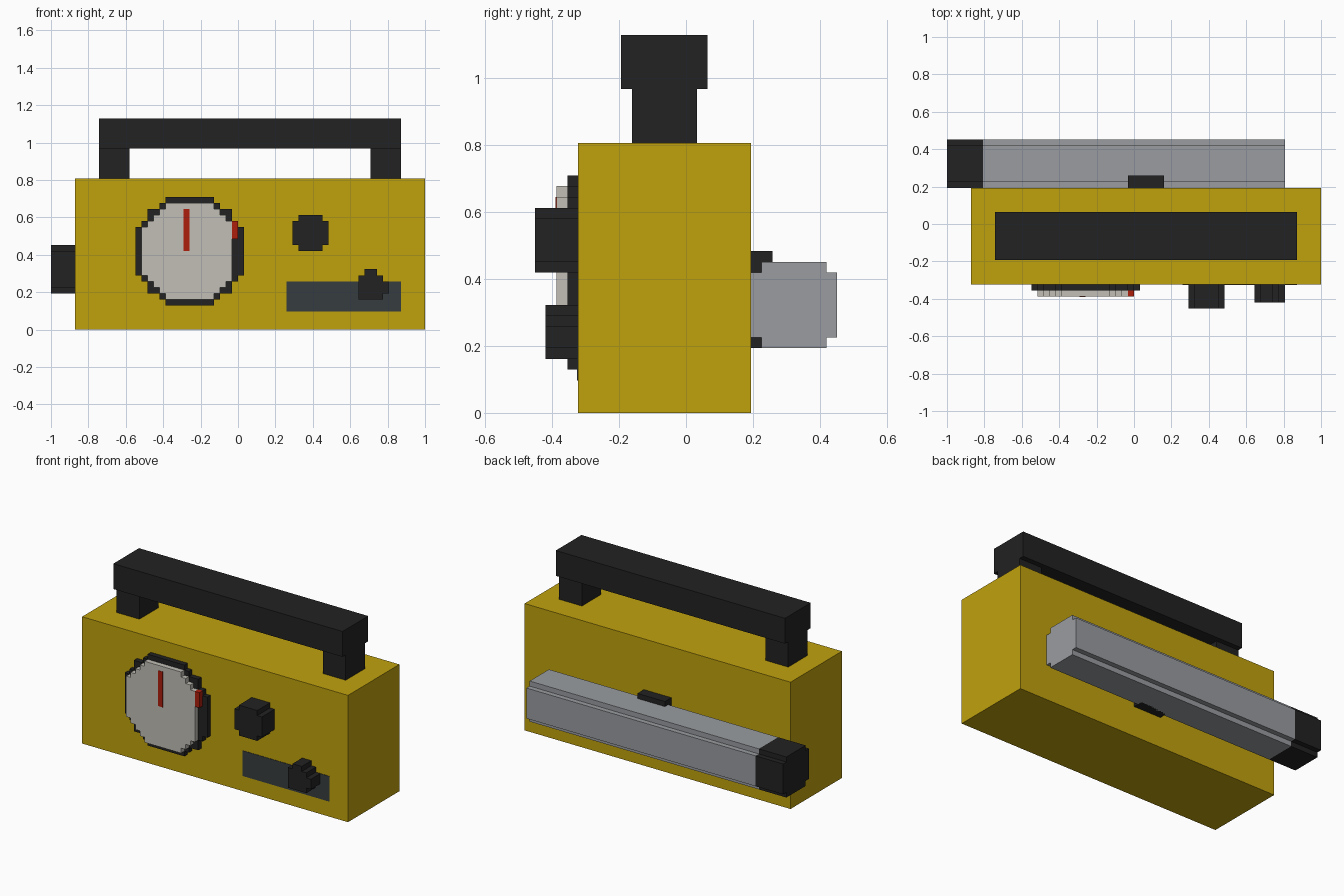
import bpy, bmesh

if "Cube" in bpy.data.objects:
    bpy.data.objects.remove(bpy.data.objects["Cube"])

U = 2 / 62  # size of one block; parts are laid out on a block grid


def material(name, rgb):
    m = bpy.data.materials.new(name)
    m.diffuse_color = (*rgb, 1)
    m.use_nodes = True
    m.node_tree.nodes["Principled BSDF"].inputs["Base Color"].default_value = m.diffuse_color
    return m


YELLOW = material("yellow_paint", (0.53, 0.36, 0.004))
BLACK = material("black_plastic", (0.016, 0.016, 0.016))
GREY = material("grey_metal", (0.32, 0.335, 0.355))
PALE = material("dial_white", (0.54, 0.52, 0.47))
RED = material("red_paint", (0.42, 0.013, 0.004))
SLATE = material("dark_slate", (0.037, 0.046, 0.050))


def place(i, j, k):
    """Grid position to model position."""
    return (i * U - 1, (j - 14) * U, k * U)


def prism(name, mat, rows, bottom, lo, hi, axis):
    """Extrude a stepped outline, given as (left, right) per row from the bottom up.
    axis 'y': outline in x/z; axis 'x': outline in y/z."""
    right, left = [], []
    for n, (a, b) in enumerate(rows):
        for z in (bottom + n, bottom + n + 1):
            right.append((b, z))
            left.append((a, z))
    outline = []
    for p in right + left[::-1]:
        if outline and outline[-1] == p:
            continue
        # drop points in the middle of a straight vertical run
        if len(outline) > 1 and outline[-1][0] == outline[-2][0] == p[0]:
            outline.pop()
        outline.append(p)
    bm = bmesh.new()
    at = (lambda p, d: place(p[0], d, p[1])) if axis == 'y' else (lambda p, d: place(d, p[0], p[1]))
    ends = [[bm.verts.new(at(p, d)) for p in outline] for d in (lo, hi)]
    n = len(outline)
    for ring in ends:
        bm.faces.new(ring)
    for s in range(n):
        t = (s + 1) % n
        bm.faces.new((ends[0][s], ends[0][t], ends[1][t], ends[1][s]))
    bmesh.ops.recalc_face_normals(bm, faces=bm.faces)
    mesh = bpy.data.meshes.new(name)
    bm.to_mesh(mesh)
    bm.free()
    mesh.materials.append(mat)
    ob = bpy.data.objects.new(name, mesh)
    bpy.context.collection.objects.link(ob)
    return ob


def box(name, mat, i, j, k):
    """Box from three grid ranges."""
    ob = prism(name, mat, [i], 0, j[0], j[1], 'y')
    for v in ob.data.vertices:
        v.co.z = (k[1] if v.co.z > U / 2 else k[0]) * U
    return ob


def disc_rows(start, size, r2):
    """Rows of a stepped disc with squared radius r2."""
    c = size / 2
    rows = []
    for n in range(size):
        cells = [m for m in range(size) if (m + .5 - c) ** 2 + (n + .5 - c) ** 2 <= r2]
        rows.append((start + cells[0], start + cells[-1] + 1))
    return rows


# Case
box("case", YELLOW, (4, 62), (4, 20), (0, 25))

# Carrying handle
box("handle_grip", BLACK, (8, 58), (8, 16), (30, 35))
for side, i in (("left", 8), ("right", 53)):
    box("handle_post_" + side, BLACK, (i, i + 5), (9, 15), (25, 30))

# Dial with flat needle and red limit mark
prism("dial_bezel", BLACK, disc_rows(14, 18, 85), 4, 3, 4, 'y')
face = [(a, min(b, 30)) for a, b in disc_rows(15, 16, 69)]
prism("dial_face", PALE, face, 5, 2, 3, 'y')
box("dial_needle", RED, (22, 23), (1.92, 2), (13, 20))
box("dial_limit_mark", RED, (30, 31), (2, 3), (15, 18))

# Round knob
prism("knob", BLACK, [(41, 45)] + [(40, 46)] * 4 + [(41, 45)], 13, 0, 4, 'y')

# Selector switch on its flush plate
box("switch_plate", SLATE, (39, 58), (3.92, 4), (3, 8))
prism("switch_knob", BLACK, [(51, 55), (51, 56), (51, 56), (51, 55), (52, 54)], 5, 1, 4, 'y')

# Probe tube with end cap and bracket on the back
prism("probe_tube", GREY, disc_rows(20, 8, 19), 6, 6, 56, 'x')
prism("probe_cap", BLACK, [(21, 27)] + [(20, 28)] * 6 + [(21, 27)], 6, 0, 6, 'x')
box("probe_bracket", BLACK, (30, 36), (20, 22), (6, 15))
